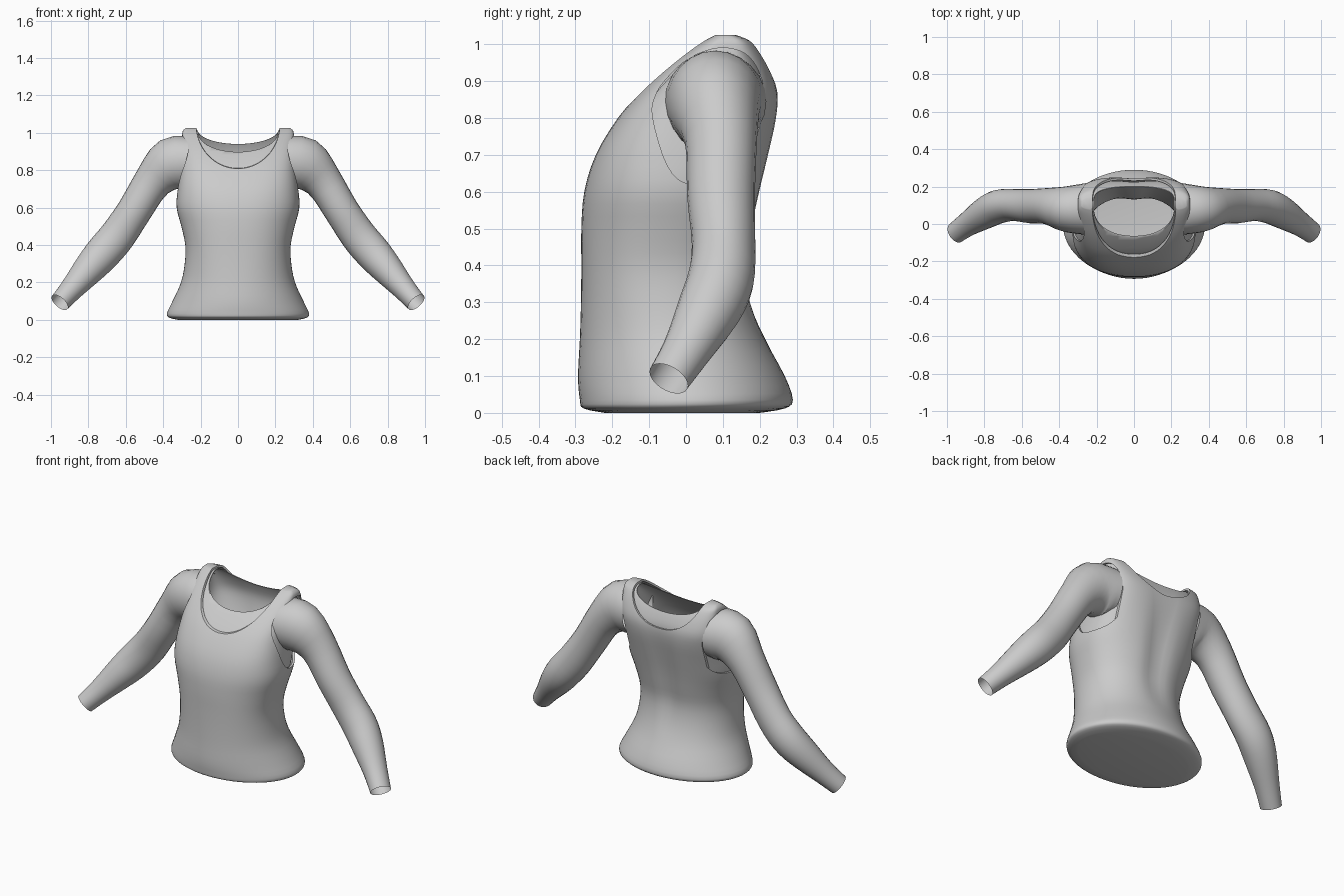
import bpy, bmesh, math
from mathutils import Vector

if "Cube" in bpy.data.objects:
    bpy.data.objects.remove(bpy.data.objects["Cube"])

grey = bpy.data.materials.new("soft grey")
grey.diffuse_color = (0.6, 0.6, 0.6, 1)
grey.use_nodes = True
grey.node_tree.nodes["Principled BSDF"].inputs["Base Color"].default_value = grey.diffuse_color


def smooth(rows, k, closed=False):
    """Catmull-Rom interpolation of table rows, k steps per span."""
    n = len(rows)
    pick = (lambda i: rows[i % n]) if closed else (lambda i: rows[min(max(i, 0), n - 1)])
    out = []
    for i in range(n if closed else n - 1):
        a, b, c, d = (pick(i + j) for j in (-1, 0, 1, 2))
        for s in range(k):
            t = s / k
            out.append([0.5 * (2 * q + (r - p) * t + (2 * p - 5 * q + 4 * r - w) * t * t
                               + (3 * q - p - 3 * r + w) * t ** 3)
                        for p, q, r, w in zip(a, b, c, d)])
    if not closed:
        out.append(list(rows[-1]))
    return out


def loft(name, rings, caps=True):
    """Skin a list of equal-length point rings."""
    bm = bmesh.new()
    vs = [[bm.verts.new(p) for p in ring] for ring in rings]
    for a, b in zip(vs, vs[1:]):
        for i in range(len(a)):
            j = (i + 1) % len(a)
            bm.faces.new((a[i], a[j], b[j], b[i]))
    if caps:
        bm.faces.new(vs[0])
        bm.faces.new(vs[-1])
    bmesh.ops.recalc_face_normals(bm, faces=bm.faces)
    me = bpy.data.meshes.new(name)
    bm.to_mesh(me)
    bm.free()
    me.materials.append(grey)
    ob = bpy.data.objects.new(name, me)
    bpy.context.collection.objects.link(ob)
    return ob


def activate(ob):
    bpy.ops.object.select_all(action='DESELECT')
    ob.select_set(True)
    bpy.context.view_layer.objects.active = ob


def finish(ob, thickness=0, cutters=()):
    """Hollow the part, cut its openings and shade it."""
    activate(ob)
    if thickness:
        m = ob.modifiers.new("shell", 'SOLIDIFY')
        m.thickness, m.offset = thickness, -1
        bpy.ops.object.modifier_apply(modifier=m.name)
    for c in cutters:
        m = ob.modifiers.new("cut", 'BOOLEAN')
        m.operation, m.solver, m.object = 'DIFFERENCE', 'EXACT', c
        bpy.ops.object.modifier_apply(modifier=m.name)
        bpy.data.objects.remove(c)
    activate(ob)
    bpy.ops.object.shade_smooth_by_angle(angle=math.radians(40))


# torso levels: height, half width, front y, back y, squareness
TORSO = [
    (0.000, 0.320, -0.220, 0.200, 2.0),
    (0.012, 0.368, -0.278, 0.268, 2.0),
    (0.035, 0.380, -0.288, 0.290, 2.0),
    (0.10, 0.350, -0.293, 0.268, 2.0),
    (0.20, 0.305, -0.288, 0.215, 2.1),
    (0.30, 0.285, -0.285, 0.180, 2.2),
    (0.40, 0.282, -0.284, 0.168, 2.3),
    (0.50, 0.303, -0.284, 0.185, 2.3),
    (0.60, 0.328, -0.276, 0.205, 2.4),
    (0.70, 0.324, -0.245, 0.227, 2.7),
    (0.80, 0.313, -0.185, 0.247, 3.2),
    (0.87, 0.307, -0.125, 0.249, 3.7),
    (0.93, 0.303, -0.062, 0.230, 4.0),
    (0.98, 0.300, 0.000, 0.204, 4.0),
    (1.01, 0.295, 0.045, 0.178, 4.0),
    (1.025, 0.280, 0.075, 0.140, 4.0),
]


def torso(name, inset):
    rings, seg = [], 64
    for z, w, yf, yb, n in smooth(TORSO, 3):
        w -= inset
        mid, half = (yf + yb) / 2, max((yb - yf) / 2 - inset, 0.012)
        z = inset + z * (1.025 - 1.7 * inset) / 1.025
        spine = 0.02 * math.sin(math.pi * min(max((z - 0.2) / 0.75, 0), 1))
        ring = []
        for i in range(seg):
            t = 2 * math.pi * i / seg
            c, s = math.cos(t), math.sin(t)
            x = w * math.copysign(abs(c) ** (2 / n), c)
            y = mid + half * math.copysign(abs(s) ** (2 / n), s)
            if s > 0:  # groove along the spine
                y -= spine * math.exp(-(x / 0.06) ** 2)
            ring.append((x, y, z))
        rings.append(ring)
    return loft(name, rings)


def neck_cutter(base, slope, height, width):
    """U-shaped cutter running front to back, its floor tilted by slope."""
    rings = []
    for y in (-0.6, 0.6):
        ring = []
        for i in range(33):
            t = math.pi * (i / 32 - 0.5)
            ring.append((width * math.sin(t), y, base + slope * y + height * (1 - math.cos(t))))
        rings.append(ring + [(width, y, 1.4), (-width, y, 1.4)])
    ob = loft("neck_cutter", rings)
    ob.hide_render = True
    return ob


# armhole outline in y, z
ARMHOLE = [(-0.09, 0.80), (-0.083, 0.86), (-0.05, 0.91), (0.01, 0.963), (0.09, 0.99),
           (0.16, 0.975), (0.20, 0.92), (0.213, 0.84), (0.19, 0.715), (0.12, 0.63),
           (0.01, 0.62), (-0.05, 0.67)]


def armhole_cutter(side):
    outline = smooth(ARMHOLE, 4, closed=True)
    ob = loft("armhole_cutter", [[(side * x, y, z) for y, z in outline] for x in (0.25, 0.6)])
    ob.hide_render = True
    return ob


# tank top, scooped front and back
finish(torso("tank_top", 0), 0.012,
       [neck_cutter(0.83, 0.12, 0.21, 0.225), armhole_cutter(1), armhole_cutter(-1)])
# body beneath it, rising above the scoops to a higher neck edge
finish(torso("body", 0.018), 0.004, [neck_cutter(0.908, 0.16, 0.085, 0.215)])

# arm stations: x, y, z, radius across, radius front to back
ARM = [
    (0.255, 0.080, 0.845, 0.136, 0.138),
    (0.355, 0.080, 0.830, 0.143, 0.124),
    (0.455, 0.095, 0.740, 0.103, 0.098),
    (0.550, 0.095, 0.590, 0.093, 0.092),
    (0.640, 0.102, 0.455, 0.096, 0.086),
    (0.720, 0.094, 0.360, 0.096, 0.090),
    (0.790, 0.062, 0.280, 0.086, 0.086),
    (0.885, 0.002, 0.170, 0.064, 0.066),
    (0.953, -0.047, 0.093, 0.054, 0.058),
]


def arm(name, side):
    path = smooth(ARM, 3)
    pts = [Vector(p[:3]) for p in path]
    rings = []
    for i, p in enumerate(path):
        t = (pts[min(i + 1, len(pts) - 1)] - pts[max(i - 1, 0)]).normalized()
        u = t.cross(Vector((0, 1, 0))).normalized()
        v = u.cross(t)
        ring = []
        for j in range(24):
            a = 2 * math.pi * j / 24
            q = pts[i] + u * (p[3] * math.cos(a)) + v * (p[4] * math.sin(a))
            ring.append((side * q.x, q.y, q.z))
        rings.append(ring)
    finish(loft(name, rings, caps=False))


# arms, open at the wrists
arm("right_arm", 1)
arm("left_arm", -1)
